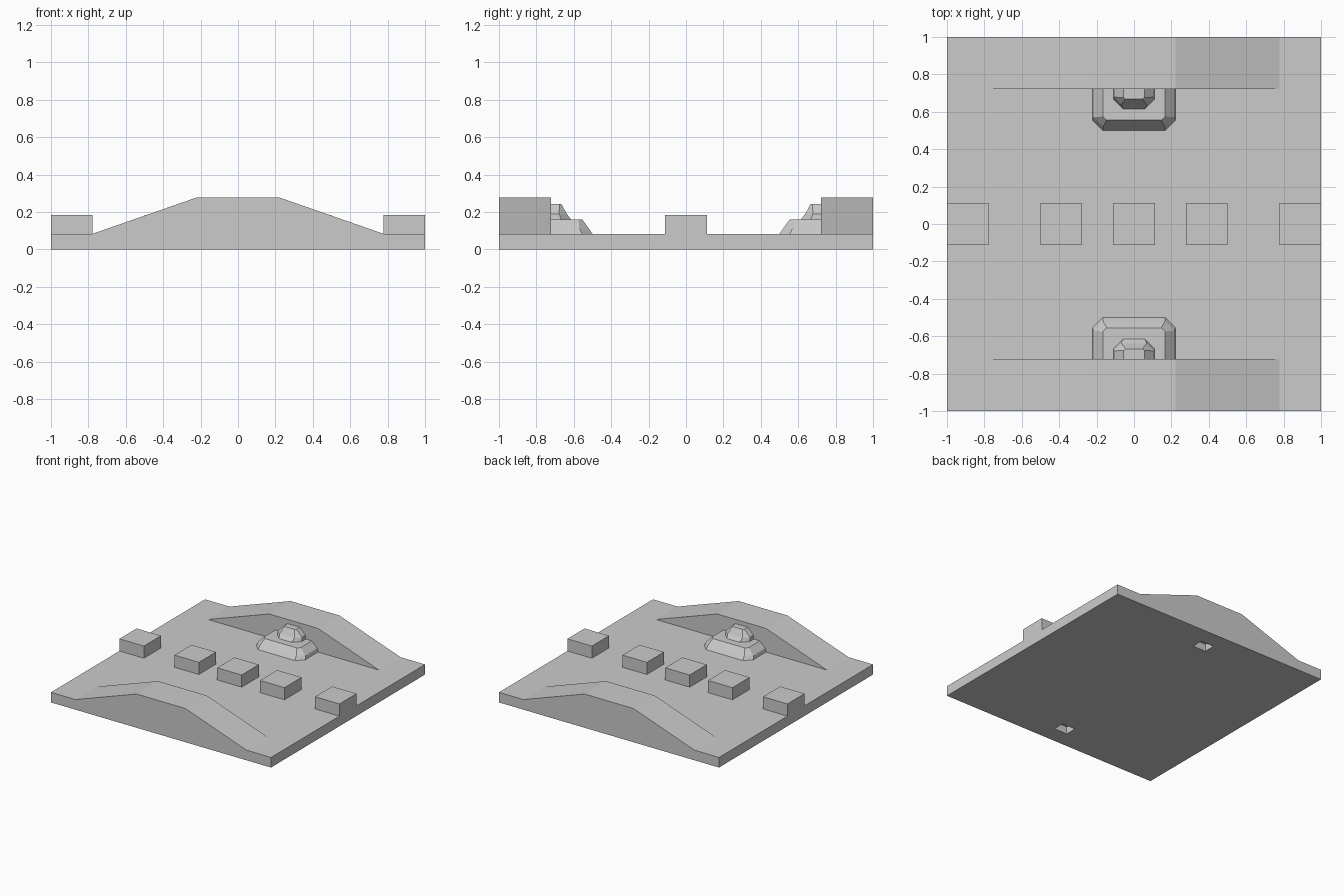
import bpy, bmesh

if "Cube" in bpy.data.objects:
    bpy.data.objects.remove(bpy.data.objects["Cube"])

T = 0.083      # slab thickness
WALL = 0.722   # inner face of the banks

grey = bpy.data.materials.new("light_grey")
grey.diffuse_color = (0.6, 0.6, 0.6, 1)
grey.use_nodes = True
grey.node_tree.nodes["Principled BSDF"].inputs["Base Color"].default_value = grey.diffuse_color


def finish(name, bm):
    bmesh.ops.recalc_face_normals(bm, faces=bm.faces)
    mesh = bpy.data.meshes.new(name)
    bm.to_mesh(mesh)
    bm.free()
    mesh.materials.append(grey)
    ob = bpy.data.objects.new(name, mesh)
    bpy.context.collection.objects.link(ob)
    return ob


def box(name, x, y, z):
    """Box from three (min, max) ranges."""
    bm = bmesh.new()
    bmesh.ops.create_cube(bm, size=1)
    for v in bm.verts:
        v.co = [r[0] if c < 0 else r[1] for c, r in zip(v.co, (x, y, z))]
    return finish(name, bm)


def loft(name, rings):
    """Solid through rings of equal point count."""
    bm = bmesh.new()
    loops = [[bm.verts.new(p) for p in r] for r in rings]
    for a, b in zip(loops, loops[1:]):
        for i in range(len(a)):
            j = (i + 1) % len(a)
            bm.faces.new((a[i], a[j], b[j], b[i]))
    bm.faces.new(loops[0])
    bm.faces.new(loops[-1])
    bmesh.ops.remove_doubles(bm, verts=bm.verts, dist=0.0005)
    return finish(name, bm)


def rock_ring(s, w, y, c, z):
    """Chamfered outline against the bank; s is the side, c the corner cut."""
    back = WALL + 0.01
    pts = [(-w, back), (-w, y + c), (-w + c, y), (w - c, y), (w, y + c), (w, back)]
    return [(px, s * py, z) for px, py in pts]


# Base slab with two small pits underneath
base = box("base_slab", (-1, 1), (-1, 1), (0, T))
for s, side in ((-1, "front"), (1, "back")):
    ys = sorted((s * 0.765, s * 0.86))
    cutter = box(side + "_pit_cutter", (-0.06, 0.06), ys, (-0.05, 0.06))
    cutter.hide_render = True
    cutter.hide_viewport = True
    mod = base.modifiers.new(side + "_pit", 'BOOLEAN')
    mod.operation = 'DIFFERENCE'
    mod.solver = 'EXACT'
    mod.object = cutter

    # Sloped side bank
    profile = [(-0.778, T), (-0.222, 0.277), (0.222, 0.277), (0.778, T)]
    loft(side + "_bank", [[(x, s * y, z) for x, z in profile] for y in (WALL, 1)])

    # Two-tier rock against the bank
    loft(side + "_rock_lower", [
        rock_ring(s, 0.222, 0.5, 0.055, T),
        rock_ring(s, 0.215, 0.52, 0.05, 0.112),
        rock_ring(s, 0.166, 0.555, 0.02, 0.16)])
    loft(side + "_rock_upper", [
        rock_ring(s, 0.111, 0.611, 0.055, 0.155),
        rock_ring(s, 0.108, 0.638, 0.04, 0.19),
        rock_ring(s, 0.056, 0.667, 0.01, 0.243)])

# Row of blocks along the middle
for i, x in enumerate((-0.889, -0.389, 0, 0.389, 0.889)):
    box(f"block_{i + 1}", (x - 0.111, x + 0.111), (-0.111, 0.111), (T, 0.183))
